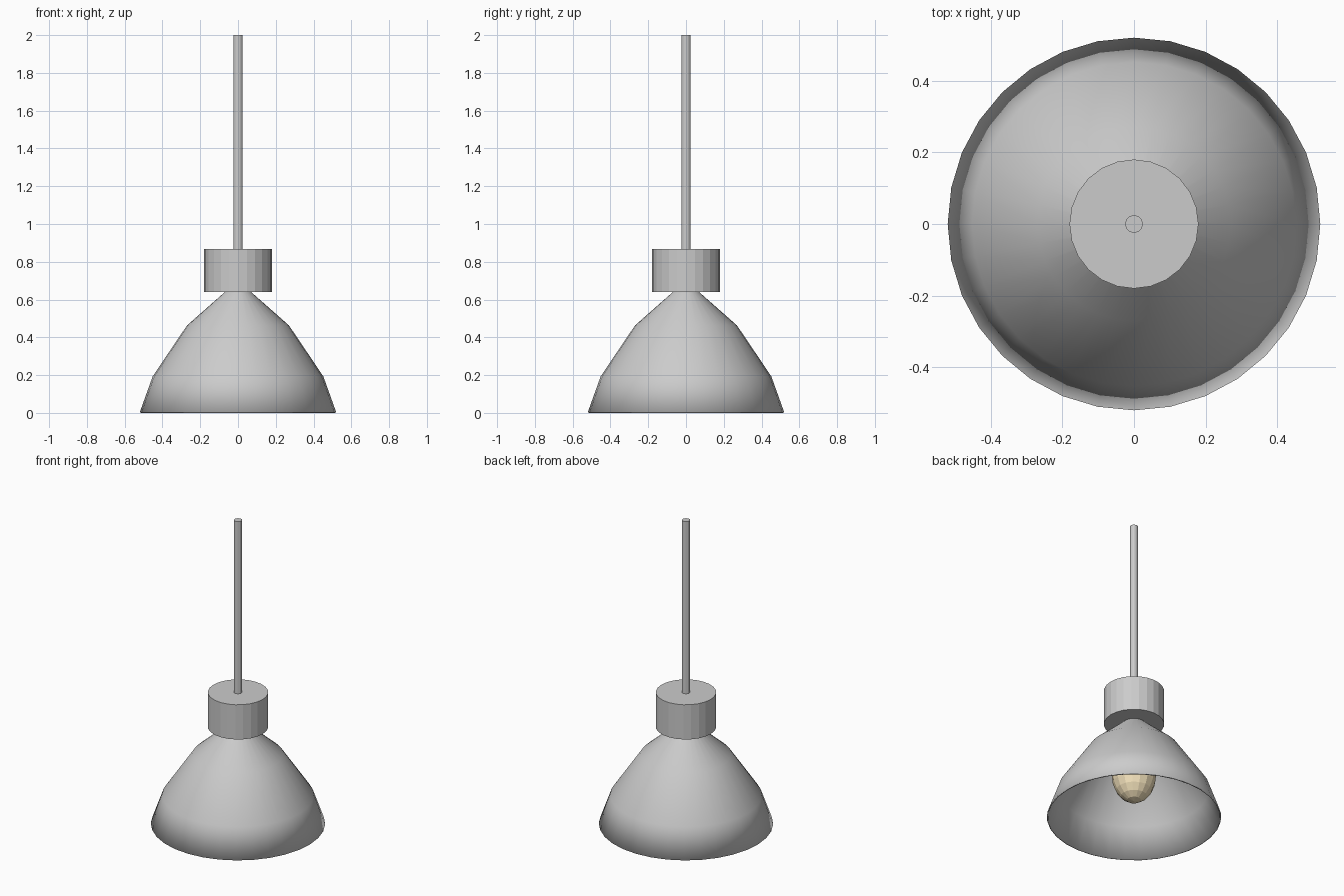
import bpy, bmesh
from math import tau, cos, sin

if "Cube" in bpy.data.objects:
    bpy.data.objects.remove(bpy.data.objects["Cube"])


def lathe(name, profile, sides, cap=False, angle=None):
    """Spin an (r, z) profile, listed bottom to top, around the z axis."""
    bm = bmesh.new()
    rings = [[bm.verts.new((r * cos(tau * i / sides), r * sin(tau * i / sides), z))
              for i in range(sides)] for r, z in profile]
    for low, high in zip(rings, rings[1:]):
        for i in range(sides):
            j = (i + 1) % sides
            bm.faces.new((low[i], low[j], high[j], high[i]))
    if cap:
        bm.faces.new(rings[0][::-1])
        bm.faces.new(rings[-1])
    mesh = bpy.data.meshes.new(name)
    bm.to_mesh(mesh)
    bm.free()
    ob = bpy.data.objects.new(name, mesh)
    bpy.context.collection.objects.link(ob)
    if angle is not None:
        bpy.ops.object.select_all(action='DESELECT')
        ob.select_set(True)
        bpy.context.view_layer.objects.active = ob
        bpy.ops.object.shade_smooth_by_angle(angle=angle)
    return ob


# Open bell-shaped shade with a thin wall
shade = lathe("shade", [(0.52, 0), (0.452, 0.19), (0.27, 0.46), (0.075, 0.632), (0.05, 0.66)],
              32, angle=0.7)
wall = shade.modifiers.new("wall", 'SOLIDIFY')
wall.thickness = 0.008
wall.offset = -1
wall.use_rim = True
shade.location.z = 0.003

# Faceted fitting above the shade, and the hanging rod
lathe("fitting", [(0.18, 0.64), (0.18, 0.868)], 24, cap=True)
lathe("rod", [(0.025, 0.86), (0.025, 2.0)], 12, cap=True)

# Faceted, slightly elongated bulb
bpy.ops.mesh.primitive_uv_sphere_add(segments=16, ring_count=10, radius=1, location=(0, 0, 0.29))
bulb = bpy.context.object
bulb.name = "bulb"
bulb.scale = (0.133, 0.133, 0.18)
glow = bpy.data.materials.new("warm_glass")
glow.diffuse_color = (0.9, 0.76, 0.5, 1)
glow.use_nodes = True
glow.node_tree.nodes["Principled BSDF"].inputs["Base Color"].default_value = glow.diffuse_color
bulb.data.materials.append(glow)
